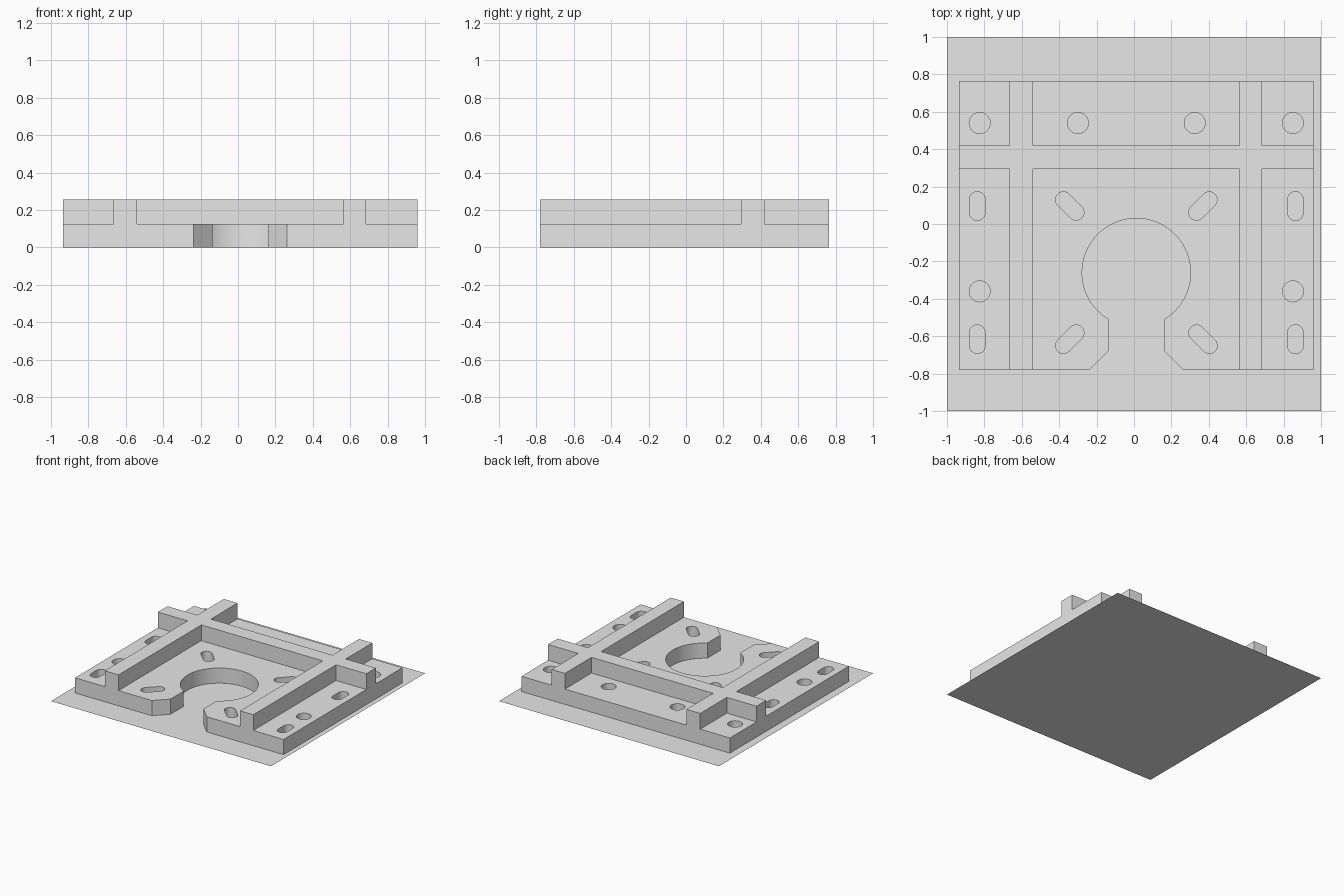
import bpy, bmesh
from math import sin, cos, pi, asin, atan2
from mathutils import Vector

cube = bpy.data.objects.get("Cube")
if cube:
    bpy.data.objects.remove(cube, do_unlink=True)

# Plain grey material
grey = bpy.data.materials.new("light grey")
grey.use_nodes = True
colour = (0.8, 0.8, 0.8, 1)
grey.diffuse_color = colour
grey.node_tree.nodes["Principled BSDF"].inputs["Base Color"].default_value = colour

LEFT, RIGHT, FRONT, BACK = -0.935, 0.96, -0.78, 0.765
PLATE_TOP, RIB_TOP = 0.125, 0.255
CX, CY = 0.0125, -0.26          # centre of the round opening


def finish(name, bm):
    mesh = bpy.data.meshes.new(name)
    bm.to_mesh(mesh)
    bm.free()
    mesh.materials.append(grey)
    obj = bpy.data.objects.new(name, mesh)
    bpy.context.collection.objects.link(obj)
    return obj


def arc(x, y, r, start, end, steps):
    return [(x + r * cos(start + (end - start) * i / steps),
             y + r * sin(start + (end - start) * i / steps)) for i in range(steps + 1)]


def slot(x, y, r, half, angle):
    """Rounded slot outline; half is the distance from middle to end centre."""
    dx, dy = half * cos(angle), half * sin(angle)
    return (arc(x + dx, y + dy, r, angle - pi / 2, angle + pi / 2, 12)
            + arc(x - dx, y - dy, r, angle + pi / 2, angle + 3 * pi / 2, 12))


# Ground sheet
bm = bmesh.new()
bmesh.ops.create_grid(bm, x_segments=1, y_segments=1, size=1)
finish("base_sheet", bm)

# Plate outline with the keyhole opening in the front edge
R, NECK, CHAMFER = 0.29, 0.15, 0.10
a = asin(NECK / R)
outline = [(LEFT, FRONT), (CX - NECK - CHAMFER, FRONT), (CX - NECK, FRONT + CHAMFER)]
outline += arc(CX, CY, R, 1.5 * pi - a, -pi / 2 + a, 60)
outline += [(CX + NECK, FRONT + CHAMFER), (CX + NECK + CHAMFER, FRONT),
            (RIGHT, FRONT), (RIGHT, BACK), (LEFT, BACK)]
loops = [outline]

# Round screw holes and slots
for side in (-1, 1):
    for dx, y in ((0.8375, 0.54), (0.3125, 0.54), (0.8375, -0.36)):
        loops.append(arc(CX + side * dx, y, 0.056, 0, 2 * pi, 32)[:-1])
    for end in (-1, 1):
        y = CY + end * 0.356
        loops.append(slot(CX + side * 0.8505, y, 0.042, 0.035, pi / 2))
        loops.append(slot(CX + side * 0.356, y, 0.042, 0.048, atan2(end, side)))

curve = bpy.data.curves.new("plate_profile", "CURVE")
curve.dimensions = "2D"
curve.fill_mode = "BOTH"
curve.extrude = PLATE_TOP / 2
for points in loops:
    spline = curve.splines.new("POLY")
    spline.points.add(len(points) - 1)
    for p, (x, y) in zip(spline.points, points):
        p.co = (x, y, 0, 1)
    spline.use_cyclic_u = True

# Turn the filled profile into a welded solid
profile = bpy.data.objects.new("plate_profile", curve)
bpy.context.collection.objects.link(profile)
bpy.context.view_layer.update()
evaluated = profile.evaluated_get(bpy.context.evaluated_depsgraph_get())
solid = bpy.data.meshes.new_from_object(evaluated)
bm = bmesh.new()
bm.from_mesh(solid)
bpy.data.objects.remove(profile, do_unlink=True)
bpy.data.meshes.remove(solid)
bmesh.ops.remove_doubles(bm, verts=bm.verts, dist=0.0001)
bmesh.ops.translate(bm, verts=bm.verts, vec=Vector((0, 0, PLATE_TOP / 2 + 0.0005)))
bmesh.ops.recalc_face_normals(bm, faces=bm.faces)
for f in bm.faces:
    f.material_index = 0
plate = finish("mounting_plate", bm)

# Crossing ribs: two run front to back, one runs side to side
xs = (LEFT, -0.665, -0.54, 0.565, 0.685, RIGHT)
ys = (FRONT, 0.295, 0.42, BACK)
bm = bmesh.new()
for i in range(len(xs) - 1):
    for j in range(len(ys) - 1):
        if i % 2 or j % 2:
            corners = ((i, j), (i + 1, j), (i + 1, j + 1), (i, j + 1))
            bm.faces.new([bm.verts.new((xs[u], ys[v], PLATE_TOP)) for u, v in corners])
bmesh.ops.remove_doubles(bm, verts=bm.verts, dist=0.0001)
top = bmesh.ops.extrude_face_region(bm, geom=bm.faces[:])["geom"]
bmesh.ops.translate(bm, verts=[g for g in top if isinstance(g, bmesh.types.BMVert)],
                    vec=Vector((0, 0, RIB_TOP - PLATE_TOP)))
bmesh.ops.recalc_face_normals(bm, faces=bm.faces)
bmesh.ops.dissolve_limit(bm, angle_limit=0.01, verts=bm.verts, edges=bm.edges)
finish("crossing_ribs", bm)

# Smooth the hole walls, keep the edges crisp
bpy.ops.object.select_all(action="DESELECT")
plate.select_set(True)
bpy.context.view_layer.objects.active = plate
bpy.ops.object.shade_smooth_by_angle(angle=pi / 6)
